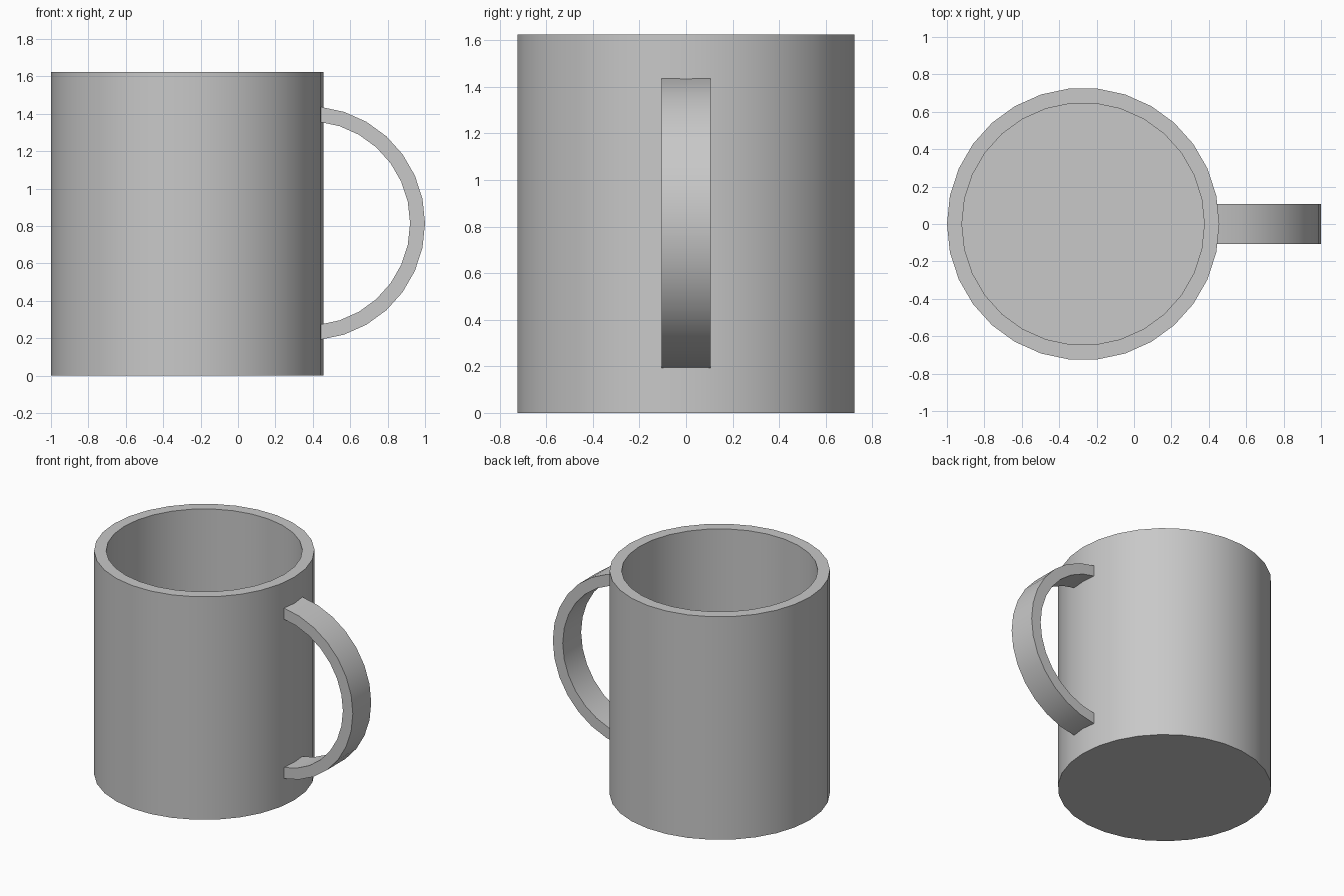
import bpy
import bmesh
from math import cos, sin, radians
from mathutils import Matrix, Vector

default = bpy.data.objects.get("Cube")
if default:
    bpy.data.objects.remove(default)

STEP = 12            # degrees per facet, giving 30 sides
BODY_X = -0.272      # axis of the mug body
HANDLE_X, HANDLE_Z = 0.374, 0.815

grey = bpy.data.materials.new("plain grey")
grey.use_nodes = True
colour = (0.58, 0.58, 0.58, 1)
grey.diffuse_color = colour
grey.node_tree.nodes["Principled BSDF"].inputs["Base Color"].default_value = colour


def add_object(name, bm):
    """Turn a bmesh into a smooth object that keeps its sharp edges."""
    bmesh.ops.recalc_face_normals(bm, faces=bm.faces)
    mesh = bpy.data.meshes.new(name)
    bm.to_mesh(mesh)
    bm.free()
    mesh.materials.append(grey)
    obj = bpy.data.objects.new(name, mesh)
    bpy.context.collection.objects.link(obj)
    bpy.ops.object.select_all(action="DESELECT")
    obj.select_set(True)
    bpy.context.view_layer.objects.active = obj
    bpy.ops.object.shade_smooth_by_angle(angle=radians(30))
    return obj


# Mug body: nested rings from the outer base, over the rim, to the inner floor
bm = bmesh.new()
rings = []
for radius, z in [(0.728, 0), (0.728, 1.625), (0.648, 1.625), (0.648, 0.08)]:
    rings.append([bm.verts.new((BODY_X + radius * cos(radians(a)),
                                radius * sin(radians(a)), z))
                  for a in range(0, 360, STEP)])
for lower, upper in zip(rings, rings[1:]):
    for i in range(len(lower)):
        bm.faces.new((lower[i - 1], lower[i], upper[i], upper[i - 1]))
bm.faces.new(rings[0])
bm.faces.new(rings[-1])
add_object("mug_body", bm)

# Handle: a rectangular section swept through an arc, ends buried in the wall
bm = bmesh.new()
section = [(0.626, -0.106), (0.626, 0.106), (0.546, 0.106), (0.546, -0.106)]
sections = []
for a in range(-84, 85, STEP):
    turn = Matrix.Rotation(-radians(a), 3, "Y")
    centre = Vector((HANDLE_X, 0, HANDLE_Z))
    sections.append([bm.verts.new(centre + turn @ Vector((r, y, 0)))
                     for r, y in section])
for one, two in zip(sections, sections[1:]):
    for i in range(4):
        bm.faces.new((one[i - 1], one[i], two[i], two[i - 1]))
bm.faces.new(sections[0])
bm.faces.new(sections[-1])
add_object("handle", bm)
